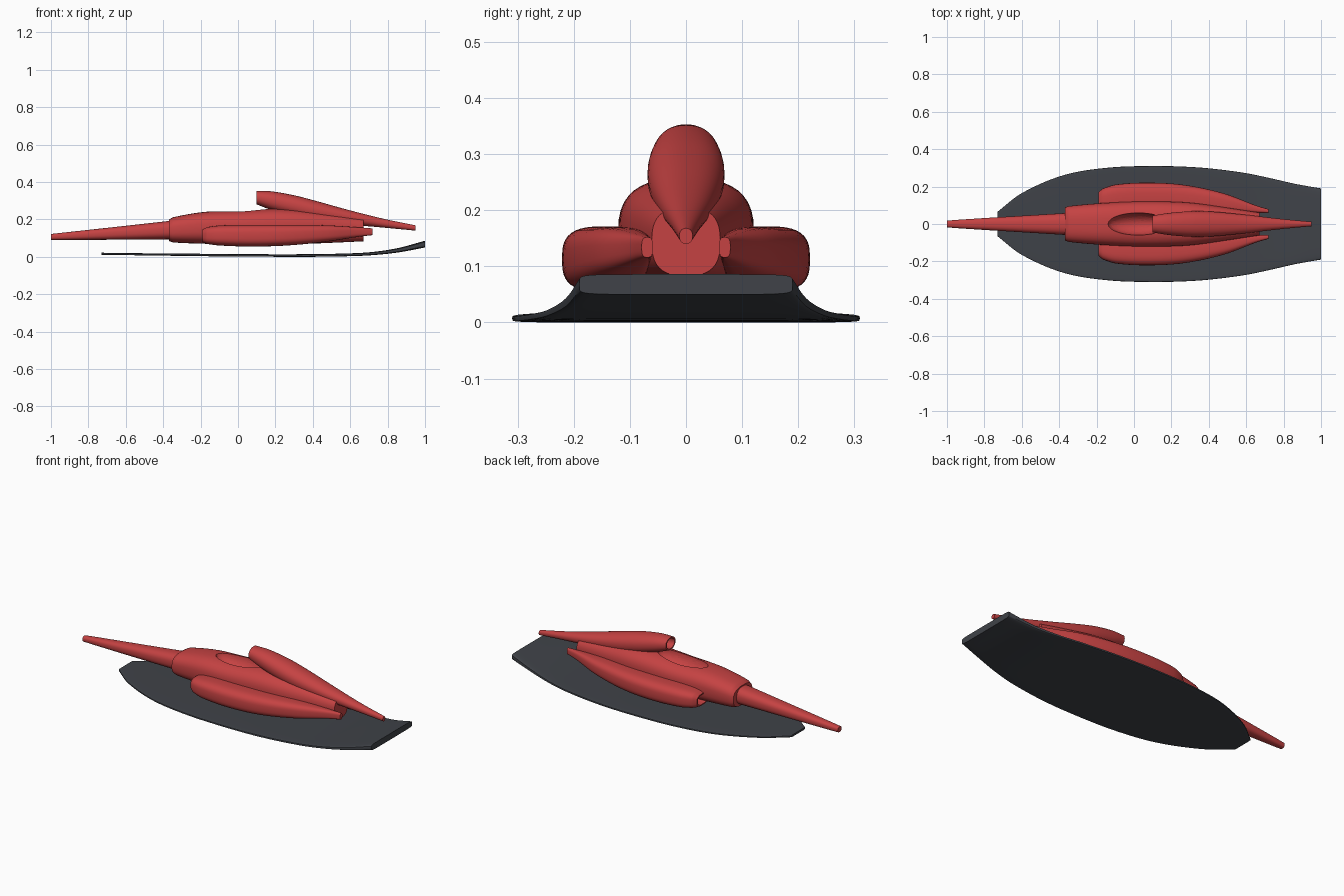
import bpy, bmesh
from math import sin, cos, pi, copysign

if "Cube" in bpy.data.objects:
    bpy.data.objects.remove(bpy.data.objects["Cube"])

red = bpy.data.materials.new("red_paint")
red.diffuse_color = (0.56, 0.055, 0.055, 1)
red.use_nodes = True
red.node_tree.nodes["Principled BSDF"].inputs["Base Color"].default_value = red.diffuse_color
dark = bpy.data.materials.new("dark_carbon")
dark.diffuse_color = (0.05, 0.055, 0.065, 1)
dark.use_nodes = True
dark.node_tree.nodes["Principled BSDF"].inputs["Base Color"].default_value = dark.diffuse_color


def smooth_sections(keys, steps=6):
    """Catmull-Rom interpolation between key sections."""
    out = []
    for i in range(len(keys) - 1):
        p1, p2 = keys[i], keys[i + 1]
        p0, p3 = keys[max(i - 1, 0)], keys[min(i + 2, len(keys) - 1)]
        h = p2[0] - p1[0]
        for s in range(steps):
            t = s / steps
            row = [p1[0] + h * t]
            for a, b, c, d in list(zip(p0, p1, p2, p3))[1:]:
                m1 = (c - a) / (p2[0] - p0[0]) * h
                m2 = (d - b) / (p3[0] - p1[0]) * h
                row.append((2*t**3 - 3*t**2 + 1) * b + (t**3 - 2*t**2 + t) * m1
                           + (3*t**2 - 2*t**3) * c + (t**3 - t**2) * m2)
            out.append(row)
    return out + [list(keys[-1])]


def loft(name, keys, mat, n=2.5, sides=40, side=1, inlet=None):
    """Superellipse loft along x; key = (x, y, half width, z low, z high)."""
    secs = smooth_sections(keys)
    if inlet:                                   # recessed mouth at the front
        scale, depth = inlet
        x, y, w, lo, hi = secs[0]
        c, r = (lo + hi) / 2, (hi - lo) / 2 * scale
        rim = [x, y, w * scale, c - r, c + r]
        secs = [[x + depth] + rim[1:], rim] + secs
    bm = bmesh.new()
    rings = []
    for x, y, w, lo, hi in secs:
        ring = []
        for k in range(sides):
            a = 2 * pi * k / sides
            u = copysign(abs(cos(a)) ** (2 / n), cos(a))
            v = copysign(abs(sin(a)) ** (2 / n), sin(a))
            ring.append(bm.verts.new((x, side * (y + w * u), (lo + hi) / 2 + (hi - lo) / 2 * v)))
        rings.append(ring)
    for r1, r2 in zip(rings, rings[1:]):
        for k in range(sides):
            j = (k + 1) % sides
            bm.faces.new((r1[k], r1[j], r2[j], r2[k]))
    bm.faces.new(rings[0])
    bm.faces.new(rings[-1])
    bmesh.ops.recalc_face_normals(bm, faces=bm.faces)
    me = bpy.data.meshes.new(name)
    bm.to_mesh(me)
    bm.free()
    ob = bpy.data.objects.new(name, me)
    bpy.context.collection.objects.link(ob)
    me.materials.append(mat)
    shade(ob)
    return ob


def shade(ob):
    bpy.ops.object.select_all(action='DESELECT')
    ob.select_set(True)
    bpy.context.view_layer.objects.active = ob
    bpy.ops.object.shade_smooth_by_angle(angle=0.7)


# floor plate with upswept rear
loft("floor", [
    (-0.73, 0, 0.065, 0.010, 0.022), (-0.60, 0, 0.165, 0.009, 0.020),
    (-0.38, 0, 0.260, 0.006, 0.018), (-0.15, 0, 0.300, 0.003, 0.016),
    (0.10, 0, 0.310, 0.001, 0.014), (0.35, 0, 0.302, 0.000, 0.014),
    (0.58, 0, 0.275, 0.003, 0.018), (0.72, 0, 0.247, 0.009, 0.026),
    (0.86, 0, 0.215, 0.024, 0.048), (1.00, 0, 0.190, 0.050, 0.086)], dark, n=7)

# nose cone
loft("nose", [
    (-1.00, 0, 0.018, 0.090, 0.122), (-0.92, 0, 0.024, 0.090, 0.131),
    (-0.60, 0, 0.044, 0.092, 0.166), (-0.34, 0, 0.060, 0.094, 0.195)], red)

# main body
body = loft("main_body", [
    (-0.37, 0, 0.088, 0.085, 0.198), (-0.345, 0, 0.096, 0.077, 0.212),
    (-0.18, 0, 0.111, 0.070, 0.240), (0.00, 0, 0.120, 0.066, 0.247),
    (0.18, 0, 0.120, 0.065, 0.257), (0.32, 0, 0.112, 0.068, 0.252),
    (0.50, 0, 0.087, 0.075, 0.230), (0.67, 0, 0.061, 0.083, 0.205)], red, n=2.7)

# cockpit opening
bpy.ops.mesh.primitive_uv_sphere_add(segments=40, ring_count=20, location=(0.02, 0, 0.25))
cutter = bpy.context.object
cutter.name = "cockpit_cutter"
cutter.scale = (0.16, 0.06, 0.07)
cutter.hide_render = True
cutter.data.materials.append(red)
bpy.context.view_layer.update()
cut = body.modifiers.new("cockpit", 'BOOLEAN')
cut.operation = 'DIFFERENCE'
cut.object = cutter
bpy.context.view_layer.objects.active = body
bpy.ops.object.modifier_apply(modifier="cockpit")
bpy.data.objects.remove(cutter)
shade(body)

# side pods, mirrored
for label, s in (("left", 1), ("right", -1)):
    loft(label + "_side_pod", [
        (-0.19, 0.118, 0.052, 0.078, 0.146), (-0.165, 0.128, 0.062, 0.069, 0.158),
        (-0.09, 0.138, 0.074, 0.060, 0.168), (0.08, 0.144, 0.077, 0.055, 0.171),
        (0.27, 0.137, 0.072, 0.061, 0.171), (0.48, 0.112, 0.052, 0.082, 0.168),
        (0.65, 0.080, 0.020, 0.108, 0.157), (0.72, 0.069, 0.010, 0.116, 0.152)],
        red, n=3, side=s, inlet=(0.82, 0.06))

# air intake and engine cover
loft("air_intake_cover", [
    (0.10, 0, 0.045, 0.280, 0.353), (0.18, 0, 0.058, 0.250, 0.350),
    (0.30, 0, 0.068, 0.215, 0.329), (0.42, 0, 0.066, 0.190, 0.298),
    (0.60, 0, 0.049, 0.172, 0.248), (0.78, 0, 0.028, 0.156, 0.203),
    (0.95, 0, 0.012, 0.140, 0.168)], red, n=2.2, inlet=(0.8, 0.06))
